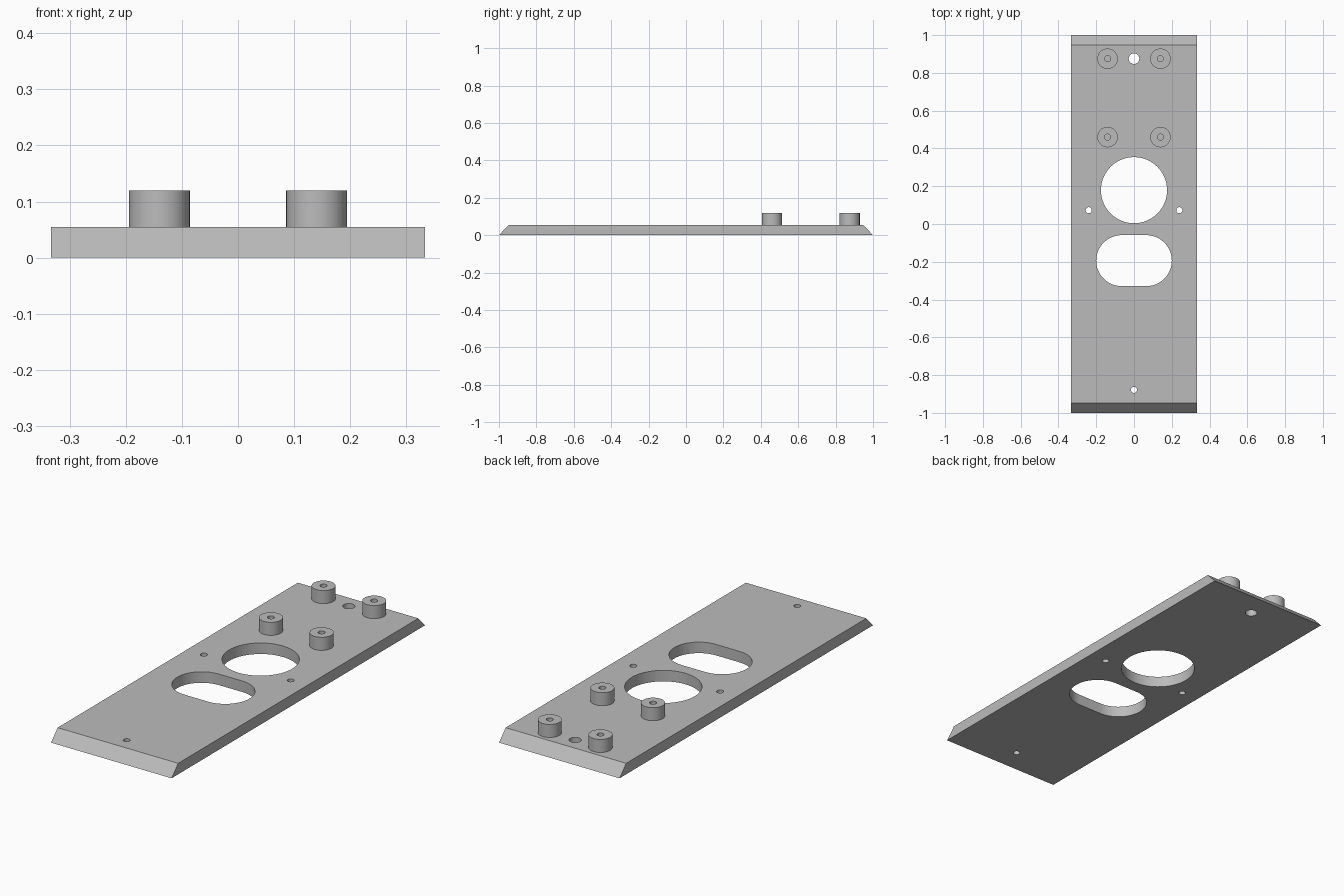
import bpy
import math

SIDES = 64
HALF_W, THICK, BOSS_TOP = 0.333, 0.055, 0.12

cube = bpy.data.objects.get("Cube")
if cube:
    bpy.data.objects.remove(cube, do_unlink=True)

grey = bpy.data.materials.new("plain_grey")
grey.use_nodes = True
grey.diffuse_color = (0.5, 0.5, 0.5, 1)
grey.node_tree.nodes["Principled BSDF"].inputs["Base Color"].default_value = (0.5, 0.5, 0.5, 1)


def make_object(name, verts, faces):
    mesh = bpy.data.meshes.new(name)
    mesh.from_pydata(verts, [], faces)
    mesh.materials.append(grey)
    obj = bpy.data.objects.new(name, mesh)
    bpy.context.collection.objects.link(obj)
    return obj


def activate(obj):
    bpy.ops.object.select_all(action='DESELECT')
    obj.select_set(True)
    bpy.context.view_layer.objects.active = obj


def smooth(obj):
    activate(obj)
    bpy.ops.object.shade_smooth_by_angle(angle=math.radians(30))


def outline(x, y, radius, stretch=0.0):
    """Circle, or a slot when its two halves are stretched apart along x."""
    points = []
    for side, start in ((1, -math.pi / 2), (-1, math.pi / 2)):
        steps = SIDES // 2 + (1 if stretch else 0)
        for i in range(steps):
            a = start + math.pi * i / (SIDES // 2)
            points.append((x + side * stretch + radius * math.cos(a), y + radius * math.sin(a)))
    return points


def cut(obj, points):
    """Cut a vertical through opening with the given outline."""
    n = len(points)
    verts = [(x, y, z) for z in (-0.1, 0.2) for x, y in points]
    faces = [tuple(reversed(range(n))), tuple(range(n, 2 * n))]
    faces += [(i, (i + 1) % n, n + (i + 1) % n, n + i) for i in range(n)]
    cutter = make_object("opening_cutter", verts, faces)
    cutter.hide_render = True
    mod = obj.modifiers.new("opening", 'BOOLEAN')
    mod.operation, mod.solver, mod.object = 'DIFFERENCE', 'EXACT', cutter
    activate(obj)
    bpy.ops.object.modifier_apply(modifier=mod.name)
    bpy.data.objects.remove(cutter, do_unlink=True)


# Plate with bevelled ends
profile = [(-1, 0), (1, 0), (0.948, THICK), (-0.948, THICK)]
verts = [(x, y, z) for x in (-HALF_W, HALF_W) for y, z in profile]
faces = [(3, 2, 1, 0), (4, 5, 6, 7)]
faces += [(i, (i + 1) % 4, 4 + (i + 1) % 4, 4 + i) for i in range(4)]
plate = make_object("plate", verts, faces)

# Large round opening, slot and screw holes
cut(plate, outline(0, 0.179, 0.175))
cut(plate, outline(0, -0.194, 0.135, 0.065))
cut(plate, outline(0, 0.875, 0.028))
for x, y in ((-0.24, 0.073), (0.24, 0.073), (0, -0.878)):
    cut(plate, outline(x, y, 0.016))
smooth(plate)


# Hollow standoffs
def standoff(name, x, y):
    rings = [(0.054, THICK), (0.054, BOSS_TOP), (0.016, BOSS_TOP), (0.016, THICK)]
    verts = [(px, py, z) for r, z in rings for px, py in outline(x, y, r)]
    faces = []
    for k in range(3):
        for i in range(SIDES):
            j = (i + 1) % SIDES
            faces.append((k * SIDES + i, k * SIDES + j, (k + 1) * SIDES + j, (k + 1) * SIDES + i))
    smooth(make_object(name, verts, faces))


for row, y in (("front", 0.46), ("back", 0.875)):
    for side, x in (("left", 0.14), ("right", -0.14)):
        standoff(f"{row}_{side}_standoff", x, y)
